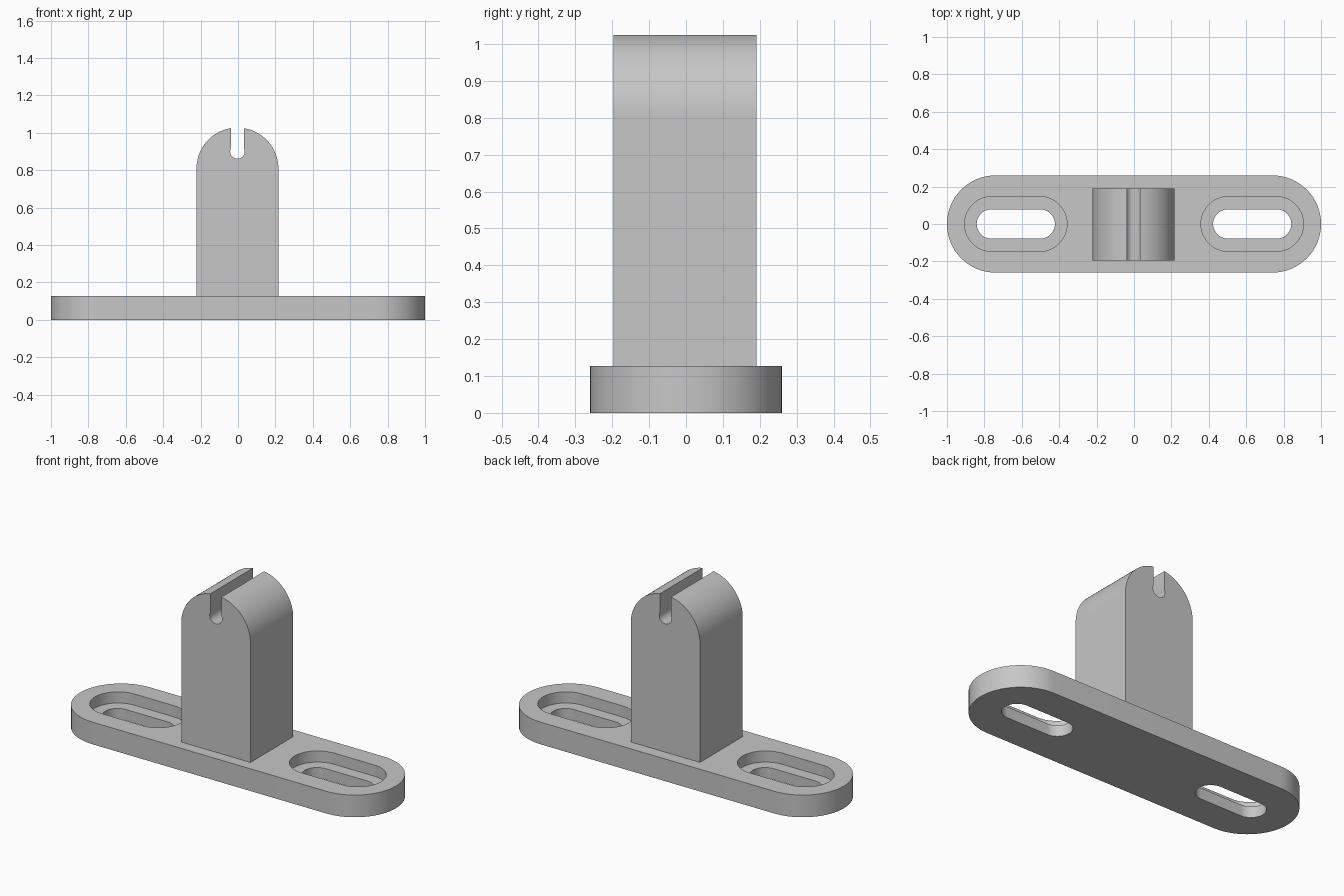
import bpy, bmesh
from math import sin, cos, pi, asin, radians
from mathutils import Vector

if "Cube" in bpy.data.objects:
    bpy.data.objects.remove(bpy.data.objects["Cube"], do_unlink=True)

grey = bpy.data.materials.new("plain grey")
grey.use_nodes = True
colour = (0.57, 0.57, 0.57, 1)
grey.diffuse_color = colour
grey.node_tree.nodes["Principled BSDF"].inputs["Base Color"].default_value = colour


def arc(cx, cy, r, start, end, steps=32):
    return [(cx + r * cos(start + (end - start) * i / steps),
             cy + r * sin(start + (end - start) * i / steps)) for i in range(steps + 1)]


def stadium(cx, half_length, r):
    d = half_length - r
    return arc(cx + d, 0, r, -pi / 2, pi / 2) + arc(cx - d, 0, r, pi / 2, 3 * pi / 2)


def prism(name, points, offset):
    """Extrude a closed outline of 3D points along an offset."""
    bm = bmesh.new()
    face = bm.faces.new([bm.verts.new(p) for p in points])
    new = bmesh.ops.extrude_face_region(bm, geom=[face])["geom"]
    bmesh.ops.translate(bm, vec=Vector(offset),
                        verts=[g for g in new if isinstance(g, bmesh.types.BMVert)])
    bmesh.ops.recalc_face_normals(bm, faces=bm.faces)
    mesh = bpy.data.meshes.new(name)
    bm.to_mesh(mesh)
    bm.free()
    mesh.materials.append(grey)
    obj = bpy.data.objects.new(name, mesh)
    bpy.context.collection.objects.link(obj)
    return obj


def flat_prism(name, outline, z0, z1):
    return prism(name, [(x, y, z0) for x, y in outline], (0, 0, z1 - z0))


def activate(obj):
    bpy.ops.object.select_all(action='DESELECT')
    obj.select_set(True)
    bpy.context.view_layer.objects.active = obj


def cut(target, cutter):
    cutter.hide_render = True
    mod = target.modifiers.new("cut", 'BOOLEAN')
    mod.operation, mod.solver, mod.object = 'DIFFERENCE', 'EXACT', cutter
    activate(target)
    bpy.ops.object.modifier_apply(modifier=mod.name)
    bpy.data.objects.remove(cutter, do_unlink=True)


# Base plate with a counterbored slot at each end
thick = 0.127
base = flat_prism("base_plate", stadium(0, 1, 0.26), 0, thick)
for side in (-1, 1):
    cx = side * 0.632
    cut(base, flat_prism("recess_cutter", stadium(cx, 0.274, 0.147), 0.063, 0.3))
    cut(base, flat_prism("slot_cutter", stadium(cx, 0.209, 0.078), -0.1, 0.2))

# Upright post: rounded top with a keyhole notch, extruded front to back
R, top_z = 0.219, 0.808
half_gap, hole_r, hole_z = 0.035, 0.039, 0.9
a = asin(half_gap / R)
b = asin(half_gap / hole_r)
profile = [(-R, thick), (R, thick)]
profile += arc(0, top_z, R, 0, pi / 2 - a)
profile += arc(0, hole_z, hole_r, pi / 2 - b, -3 * pi / 2 + b)
profile += arc(0, top_z, R, pi / 2 + a, pi)
post = prism("upright_post", [(x - 0.003, -0.196, z) for x, z in profile], (0, 0.387, 0))

# Smooth the round walls, keep the rims sharp
for obj in (base, post):
    activate(obj)
    bpy.ops.object.shade_smooth_by_angle(angle=radians(30))
